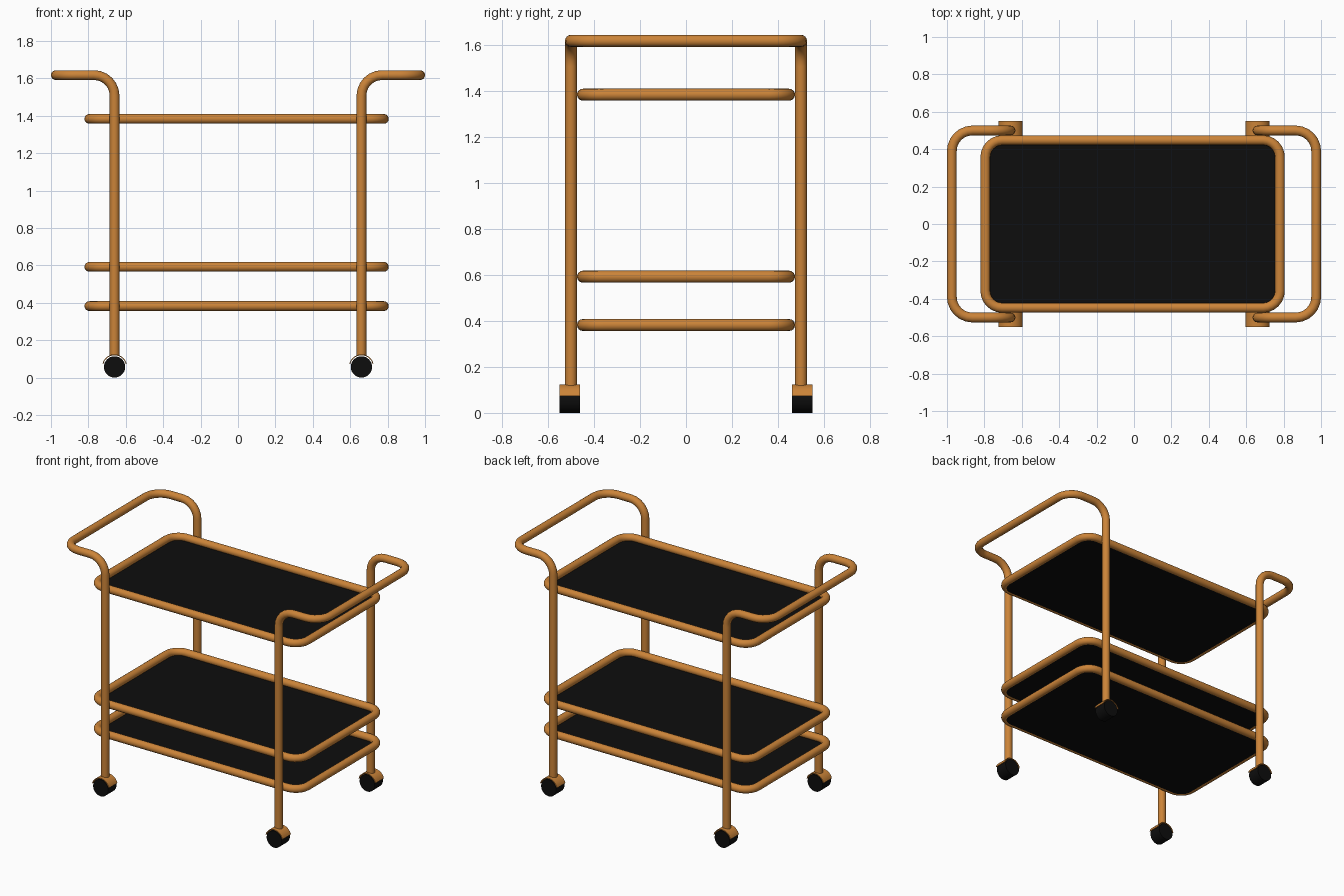
import bpy, bmesh, math
from mathutils import Vector

if "Cube" in bpy.data.objects:
    bpy.data.objects.remove(bpy.data.objects["Cube"])


def material(name, rgb):
    m = bpy.data.materials.new(name)
    m.diffuse_color = (*rgb, 1)
    m.use_nodes = True
    m.node_tree.nodes["Principled BSDF"].inputs["Base Color"].default_value = m.diffuse_color
    return m


COPPER = material("copper", (0.60, 0.23, 0.04))
BLACK = material("black", (0.004, 0.004, 0.004))
R = 0.026  # tube radius


def add_object(name, mesh, mat, angle=40):
    ob = bpy.data.objects.new(name, mesh)
    bpy.context.collection.objects.link(ob)
    mesh.materials.clear()
    mesh.materials.append(mat)
    bpy.ops.object.select_all(action='DESELECT')
    bpy.context.view_layer.objects.active = ob
    ob.select_set(True)
    bpy.ops.object.shade_smooth_by_angle(angle=math.radians(angle))
    return ob


def fillet(points, radius, closed, steps=6):
    """Round every right-angle corner of a path."""
    pts = [Vector(p) for p in points]
    out, n = [], len(pts)
    for i, p in enumerate(pts):
        if not closed and i in (0, n - 1):
            out.append(p)
            continue
        a = (pts[i - 1] - p).normalized() * radius
        b = (pts[(i + 1) % n] - p).normalized() * radius
        for k in range(steps + 1):
            t = math.pi / 2 * k / steps
            out.append(p + a + b - b * math.cos(t) - a * math.sin(t))
    return out


def tube(name, path, closed):
    cu = bpy.data.curves.new(name, 'CURVE')
    cu.dimensions = '3D'
    cu.bevel_depth = R
    cu.bevel_resolution = 6
    cu.use_fill_caps = not closed
    sp = cu.splines.new('POLY')
    sp.points.add(len(path) - 1)
    for q, p in zip(sp.points, path):
        q.co = (*p, 1)
    sp.use_cyclic_u = closed
    tmp = bpy.data.objects.new(name + "_path", cu)
    mesh = bpy.data.meshes.new_from_object(tmp)
    bpy.data.objects.remove(tmp)
    return add_object(name, mesh, COPPER)


def prism(name, outline, offset, mat):
    """Extrude a closed outline along an offset."""
    bm = bmesh.new()
    f = bm.faces.new([bm.verts.new(p) for p in outline])
    ext = bmesh.ops.extrude_face_region(bm, geom=[f], use_keep_orig=True)
    moved = [v for v in ext["geom"] if isinstance(v, bmesh.types.BMVert)]
    bmesh.ops.translate(bm, verts=moved, vec=offset)
    bmesh.ops.recalc_face_normals(bm, faces=bm.faces)
    mesh = bpy.data.meshes.new(name)
    bm.to_mesh(mesh)
    bm.free()
    return add_object(name, mesh, mat)


def arc(x, y, z, r, a0, a1, n):
    return [(x + r * math.cos(math.radians(a0 + (a1 - a0) * k / n)), y,
             z + r * math.sin(math.radians(a0 + (a1 - a0) * k / n)))
            for k in range(n + 1)]


# Trays: copper rim with a low black panel
for label, z in (("top", 1.383), ("middle", 0.592), ("bottom", 0.382)):
    rect = [(-0.795, -0.448), (0.78, -0.448), (0.78, 0.448), (-0.795, 0.448)]
    loop = fillet([(x, y, z) for x, y in rect], 0.09, True)
    tube(label + "_tray_rim", loop, True)
    prism(label + "_tray_panel", [p - Vector((0, 0, 0.024)) for p in loop],
          (0, 0, 0.01), BLACK)

# Legs that bend outwards into the push handles
for side, s in (("left", -1), ("right", 1)):
    h = 1.617
    path = [(0.66, -0.5, 0.118), (0.66, -0.5, h), (0.974, -0.5, h),
            (0.974, 0.5, h), (0.66, 0.5, h), (0.66, 0.5, 0.118)]
    tube(side + "_legs_and_handle",
         fillet([(s * x, y, z) for x, y, z in path], 0.11, False), False)

    # Casters: black wheel under a thin copper fender
    for end, e in (("front", -1), ("back", 1)):
        x, y, zc = s * 0.66, e * 0.505 - 0.045, 0.057
        wheel = arc(x, y, zc, 0.057, 0, 360, 32)[:-1]
        prism(f"{end}_{side}_wheel", wheel, (0, 0.09, 0), BLACK)
        fender = (arc(x, y, zc, 0.067, 15, 165, 16)
                  + arc(x, y, zc, 0.062, 165, 15, 16))
        prism(f"{end}_{side}_wheel_fender", fender, (0, 0.09, 0), COPPER)
